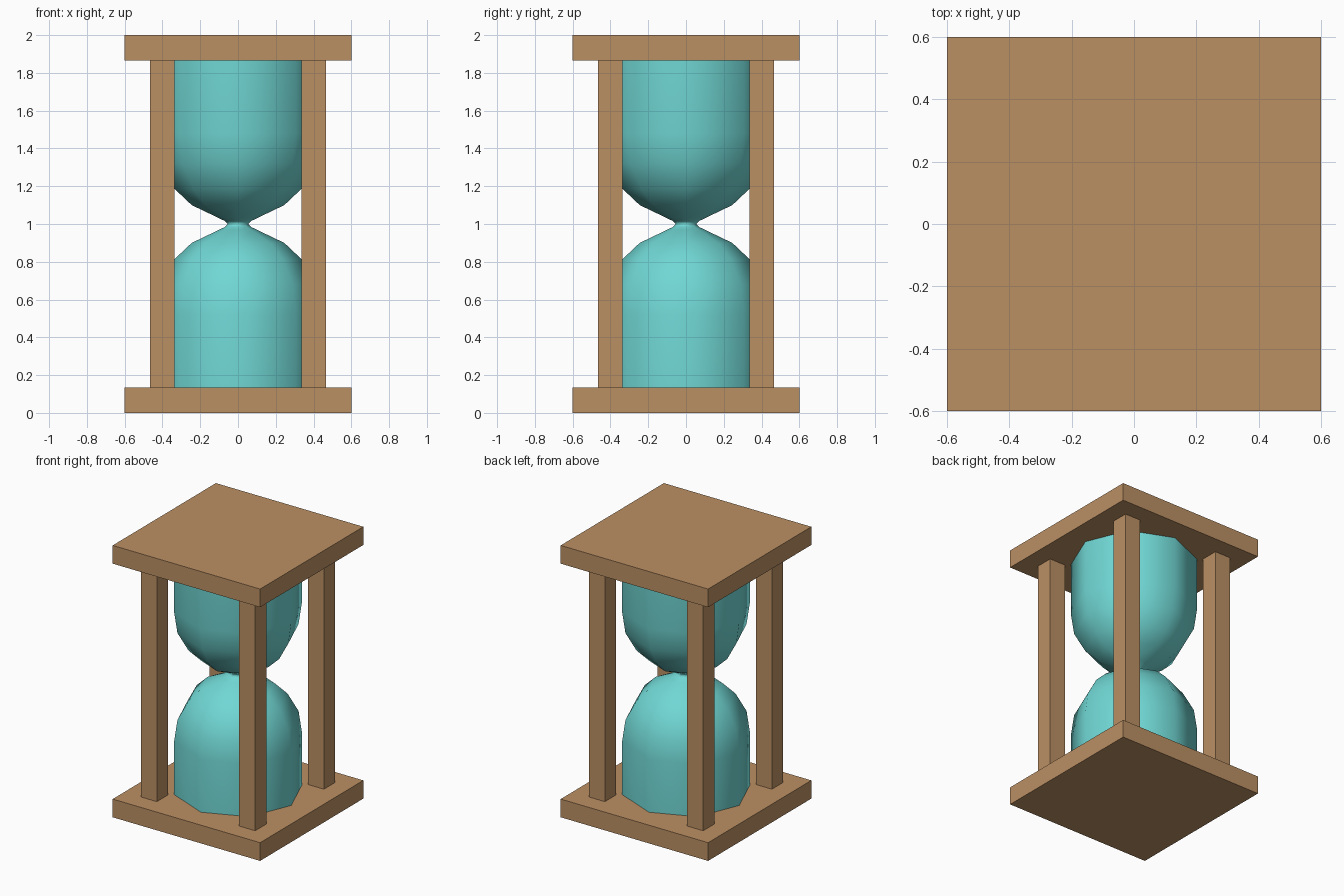
import bpy, bmesh, math

if "Cube" in bpy.data.objects:
    bpy.data.objects.remove(bpy.data.objects["Cube"])


def material(name, rgb):
    m = bpy.data.materials.new(name)
    m.diffuse_color = (*rgb, 1.0)
    m.use_nodes = True
    m.node_tree.nodes["Principled BSDF"].inputs["Base Color"].default_value = m.diffuse_color
    return m


wood = material("warm wood", (0.50, 0.28, 0.127))
teal = material("aqua glass", (0.162, 0.68, 0.658))


def box(name, size, center):
    bpy.ops.mesh.primitive_cube_add(size=1, location=center)
    ob = bpy.context.object
    ob.name = name
    ob.scale = size
    bpy.ops.object.transform_apply(location=False, rotation=False, scale=True)
    ob.data.materials.append(wood)
    return ob


# square base and top plates
T = 0.134
box("base_plate", (1.2, 1.2, T), (0, 0, T / 2))
box("top_plate", (1.2, 1.2, T), (0, 0, 2 - T / 2))

# four corner posts
for sx, side in ((-1, "left"), (1, "right")):
    for sy, end in ((-1, "front"), (1, "back")):
        box(f"{end}_{side}_post", (0.13, 0.13, 2 - 2 * T), (0.4 * sx, 0.4 * sy, 1))

# glass bulbs: eight-sided lathe, lower profile mirrored about z = 1
SIDES = 8
lower = [(0.433, T), (0.433, 0.52), (0.41, 0.68), (0.335, 0.815),
         (0.245, 0.90), (0.105, 0.967), (0.068, 0.985)]
profile = lower + [(0.055, 1.0)] + [(r, 2 - z) for r, z in reversed(lower)]

bm = bmesh.new()
rings = []
for r, z in profile:
    rings.append([bm.verts.new((r * math.cos(2 * math.pi * i / SIDES),
                                r * math.sin(2 * math.pi * i / SIDES), z))
                  for i in range(SIDES)])
for a, b in zip(rings, rings[1:]):
    for i in range(SIDES):
        j = (i + 1) % SIDES
        bm.faces.new((a[i], a[j], b[j], b[i])).smooth = True
mesh = bpy.data.meshes.new("glass_bulbs")
bm.to_mesh(mesh)
bm.free()
mesh.materials.append(teal)
bpy.context.collection.objects.link(bpy.data.objects.new("glass_bulbs", mesh))
